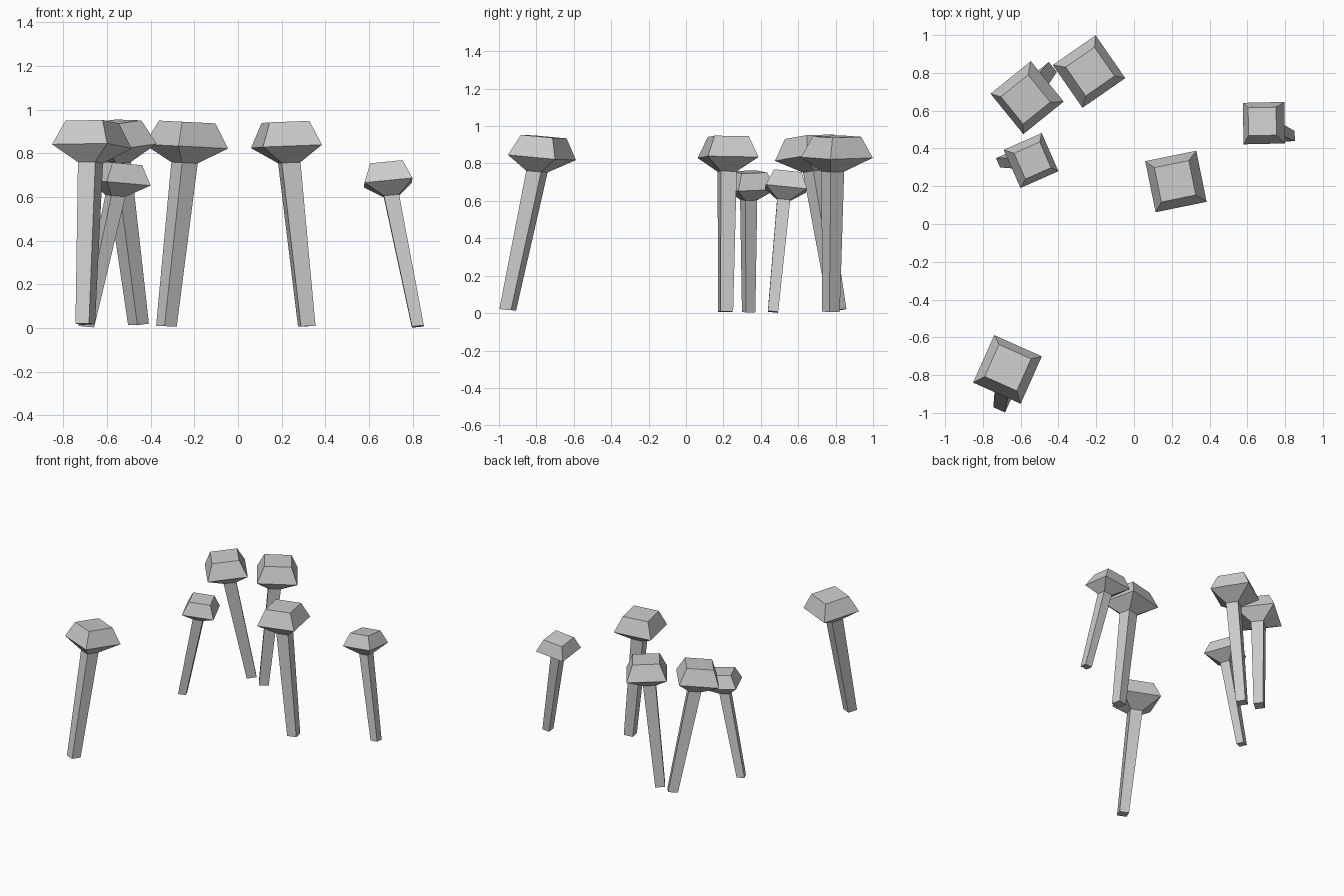
import bpy
import bmesh
import math
from mathutils import Vector, Matrix

if "Cube" in bpy.data.objects:
    bpy.data.objects.remove(bpy.data.objects["Cube"])


def square_ring(bm, center, side, yaw, slope):
    """Square of four verts lying in a plane tilted by slope (dz/dx, dz/dy)."""
    normal = Vector((-slope[0], -slope[1], 1)).normalized()
    tilt = Vector((0, 0, 1)).rotation_difference(normal).to_matrix()
    rot = tilt @ Matrix.Rotation(math.radians(yaw), 3, 'Z')
    h = side / 2
    return [bm.verts.new(Vector(center) + rot @ Vector((x * h, y * h, 0)))
            for x, y in ((-1, -1), (1, -1), (1, 1), (-1, 1))]


def mushroom(name, scale, yaw, base, neck, cap, slope):
    """Leaning square stem that flares into a faceted cap."""
    bm = bmesh.new()
    normal = Vector((-slope[0], -slope[1], 1)).normalized()
    rim = Vector((cap[0], cap[1], 0.832 * scale))
    rings = [
        square_ring(bm, base, 0.068 * scale, yaw, slope),                           # foot
        square_ring(bm, (*neck, 0.757 * scale), 0.087 * scale, yaw, slope),         # stem top
        square_ring(bm, rim, 0.276 * scale, yaw, slope),                            # cap rim
        square_ring(bm, rim + normal * 0.112 * scale, 0.186 * scale, yaw, slope),   # cap top
    ]
    for low, high in zip(rings, rings[1:]):
        for i in range(4):
            j = (i + 1) % 4
            bm.faces.new((low[i], low[j], high[j], high[i]))
    bm.faces.new(rings[0][::-1])
    bm.faces.new(rings[-1])
    mesh = bpy.data.meshes.new(name)
    bm.to_mesh(mesh)
    bm.free()
    bpy.context.collection.objects.link(bpy.data.objects.new(name, mesh))


# name, scale, yaw, foot centre, stem top xy, cap centre xy, cap slope
mushroom("mushroom_middle", 1.0, 11.5, (0.315, 0.212, 0.008), (0.235, 0.22), (0.222, 0.225), (0.04, -0.01))
mushroom("mushroom_back", 1.0, 34.7, (-0.328, 0.775, 0.008), (-0.245, 0.785), (-0.238, 0.807), (-0.05, 0.0))
mushroom("mushroom_back_left", 1.0, 39, (-0.456, 0.81, 0.017), (-0.552, 0.687), (-0.566, 0.669), (0.07, 0.085))
mushroom("mushroom_front_left", 1.0, -24, (-0.70, -0.953, 0.018), (-0.676, -0.797), (-0.67, -0.77), (-0.02, -0.085))
mushroom("mushroom_small_left", 0.8, 23.8, (-0.695, 0.335, 0.006), (-0.562, 0.335), (-0.545, 0.336), (-0.09, 0.0))
mushroom("mushroom_small_right", 0.8, 1, (0.824, 0.465, 0.007), (0.703, 0.522), (0.688, 0.534), (0.10, -0.10))
